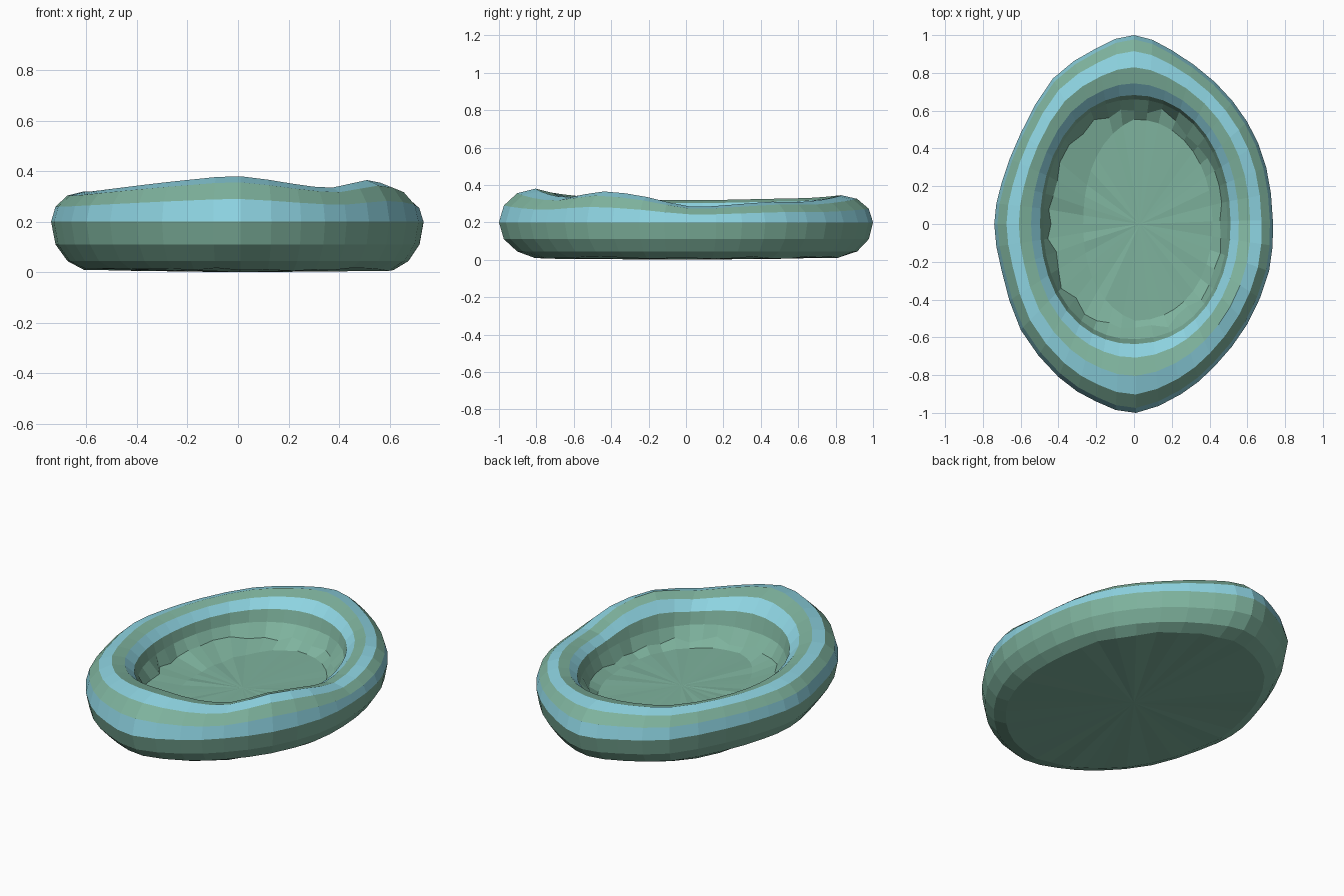
import bpy, bmesh, math, random
from mathutils import Vector

if "Cube" in bpy.data.objects:
    bpy.data.objects.remove(bpy.data.objects["Cube"])

random.seed(4)

# Outer outline, counter-clockwise from the front tip: x, y, rim height
KEYS = [
    (.01, -1, .38), (.25, -.90, .35), (.43, -.75, .335), (.60, -.53, .365),
    (.715, -.25, .335), (.735, .02, .285), (.70, .30, .295), (.60, .54, .31),
    (.43, .75, .31), (.20, .92, .33), (0, 1, .345), (-.20, .93, .34),
    (-.43, .77, .33), (-.60, .48, .325), (-.70, .22, .32), (-.74, 0, .32),
    (-.70, -.25, .32), (-.60, -.56, .33), (-.40, -.81, .35), (-.20, -.94, .368),
]


def material(name, rgb):
    m = bpy.data.materials.new(name)
    m.diffuse_color = (*rgb, 1)
    m.use_nodes = True
    m.node_tree.nodes["Principled BSDF"].inputs["Base Color"].default_value = m.diffuse_color
    return m


GREEN = material("soft_green", (.21, .45, .34))
BLUE = material("light_blue", (.27, .66, .76))

# Stations: key points plus smooth midpoints
K = [Vector(k) for k in KEYS]
stations = []
for i, k in enumerate(K):
    n = K[(i + 1) % len(K)]
    stations.append(k)
    stations.append((k + n) * .5625 - (K[i - 1] + K[(i + 2) % len(K)]) * .0625)
N = len(stations)


def inner(i):
    """Rounded opening of the rim, opposite station i."""
    a = math.atan2(stations[i].y, stations[i].x / .74)
    c, s = math.cos(a), math.sin(a)
    x = (.495 if c > 0 else .48) * math.copysign(abs(c) ** .92, c)
    y = (.66 if s > 0 else .61) * math.copysign(abs(s) ** .95, s)
    return Vector((x, y, .2))


def tube_point(i, step):
    """Point on the 12-sided cross-section; step 0 is the outer equator, 3 the crest."""
    s, a = stations[i], step * math.pi / 6
    half = s.z - .2 if step > 0 else .18
    p = Vector((s.x, s.y, .2)).lerp(inner(i), (1 - math.cos(a)) / 2)
    p.z = .2 + math.sin(a) * half
    return p


def tube_ring(step):
    return [tube_point(i, step) for i in range(N)]


def loft(name, rings, blue_bands=(), cap=None):
    bm = bmesh.new()
    rows = [[bm.verts.new(p) for p in r] for r in rings]
    for b, (lo, hi) in enumerate(zip(rows, rows[1:])):
        for i in range(N):
            j = (i + 1) % N
            f = bm.faces.new((lo[i], lo[j], hi[j], hi[i]))
            f.material_index = int(b in blue_bands)
    if cap is not None:
        c = bm.verts.new(cap)
        for i in range(N):
            bm.faces.new((rows[-1][i], rows[-1][(i + 1) % N], c))
    me = bpy.data.meshes.new(name)
    bm.to_mesh(me)
    bm.free()
    me.materials.append(GREEN)
    me.materials.append(BLUE)
    ob = bpy.data.objects.new(name, me)
    bpy.context.collection.objects.link(ob)
    return ob


# Padded rim: striped from the outer equator over the crest to the inner wall
loft("padded_rim", [tube_ring(s) for s in range(-2, 7)], blue_bands=(2, 4, 6))

# Sunken floor: crumpled skirt below the wall, longer slope on the left side
edge = tube_ring(6)
fold, flat = [], []
for p in edge:
    q = p * random.uniform(.88, .96)
    q.z = random.uniform(.12, .15)
    fold.append(q)
    left = max(0, -p.x / .48)
    r = p * (.84 - .28 * left)
    r.z = .105 + random.uniform(-.004, .004)
    flat.append(r)
loft("floor", [edge, fold, flat], cap=(.03, 0, .105))

# Flat underside closing the body, slightly uneven
sole = [Vector((p.x, p.y, .01 + random.uniform(-.005, .008))) for p in tube_ring(-3)]
base = loft("base", [tube_ring(-2), sole], cap=(0, 0, 0))
base.data.flip_normals()
